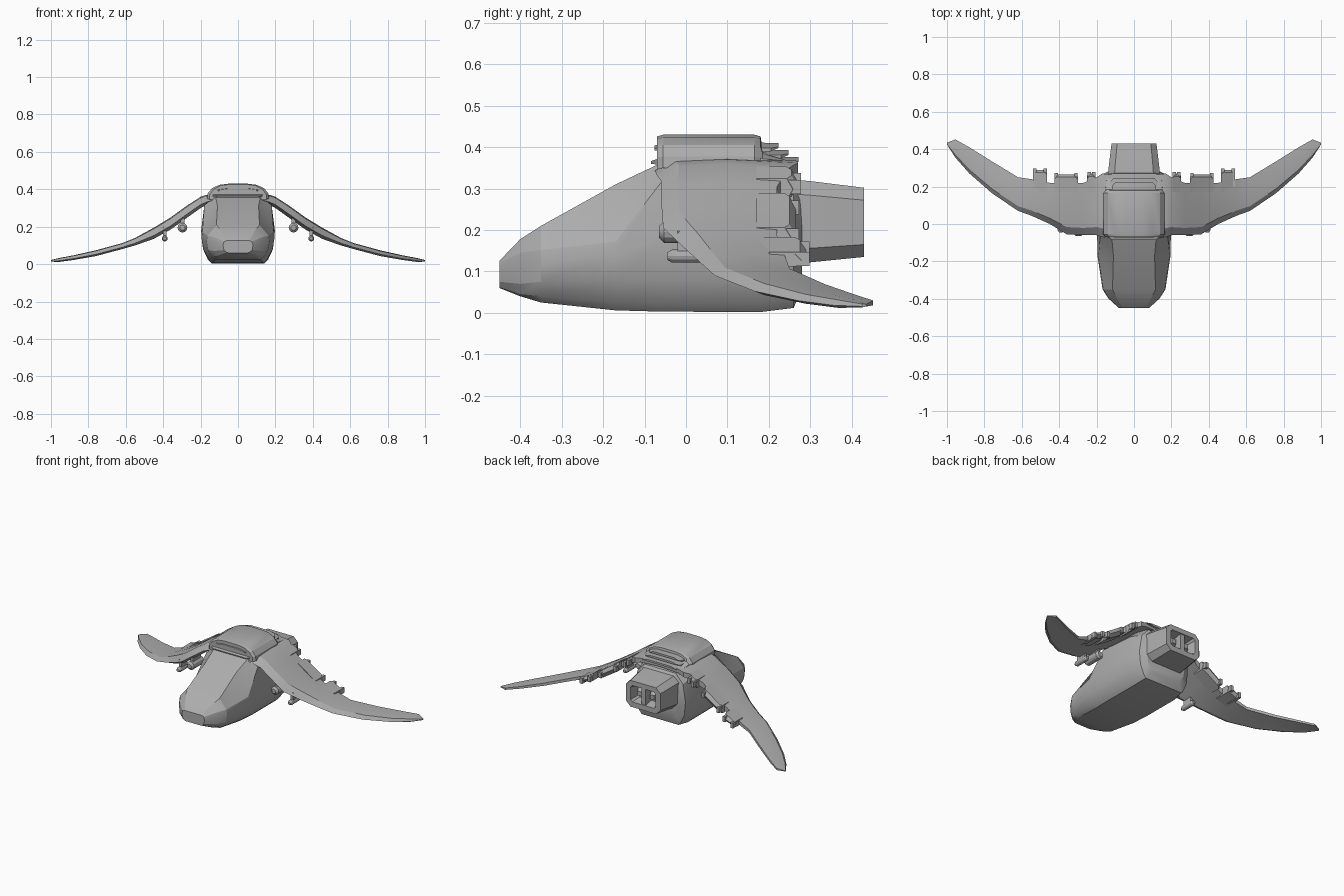
import bpy, bmesh, math

cube = bpy.data.objects.get("Cube")
if cube:
    bpy.data.objects.remove(cube, do_unlink=True)

grey = bpy.data.materials.new("hull_grey")
grey.use_nodes = True
grey.diffuse_color = (0.42, 0.42, 0.42, 1)
grey.node_tree.nodes["Principled BSDF"].inputs["Base Color"].default_value = (0.42, 0.42, 0.42, 1)


def finish(name, bm, smooth=22):
    bmesh.ops.recalc_face_normals(bm, faces=bm.faces)
    mesh = bpy.data.meshes.new(name)
    bm.to_mesh(mesh)
    bm.free()
    mesh.materials.append(grey)
    ob = bpy.data.objects.new(name, mesh)
    bpy.context.collection.objects.link(ob)
    bpy.ops.object.select_all(action='DESELECT')
    ob.select_set(True)
    bpy.context.view_layer.objects.active = ob
    bpy.ops.object.shade_smooth_by_angle(angle=math.radians(smooth))
    return ob


def loft(name, rings, caps=(True, True)):
    """Skin a row of closed rings of equal length."""
    bm = bmesh.new()
    vs = [[bm.verts.new(p) for p in r] for r in rings]
    n = len(vs[0])
    for a, b in zip(vs, vs[1:]):
        for i in range(n):
            j = (i + 1) % n
            bm.faces.new((a[i], a[j], b[j], b[i]))
    for use, r in zip(caps, (vs[0], vs[-1])):
        if use:
            bm.faces.new(r)
    return finish(name, bm)


def ring_y(y, half):
    """Symmetric ring from (x, z) points running bottom to top."""
    return [(x, y, z) for x, z in half] + [(-x, y, z) for x, z in reversed(half)]


def box(name, x0, x1, y0, y1, z0, z1):
    return loft(name, [[(x0, y, z0), (x1, y, z0), (x1, y, z1), (x0, y, z1)] for y in (y0, y1)])


# Fuselage
loft("fuselage", [
    ring_y(-.45, [(.05, .06), (.06, .062), (.075, .075), (.08, .1), (.075, .12), (.06, .126)]),
    ring_y(-.40, [(.09, .04), (.11, .045), (.13, .07), (.135, .12), (.13, .145), (.09, .178)]),
    ring_y(-.35, [(.12, .025), (.14, .04), (.16, .075), (.168, .12), (.163, .152), (.115, .21)]),
    ring_y(-.17, [(.135, .006), (.155, .024), (.185, .078), (.195, .14), (.19, .172), (.11, .31)]),
    ring_y(-.06, [(.14, .003), (.16, .022), (.187, .08), (.197, .18), (.18, .315), (.12, .362)]),
    ring_y(.18, [(.14, .002), (.16, .022), (.187, .08), (.195, .18), (.175, .3), (.12, .355)]),
    ring_y(.26, [(.13, .012), (.145, .03), (.17, .085), (.178, .17), (.16, .28), (.11, .335)]),
    ring_y(.28, [(.1, .06), (.11, .07), (.13, .11), (.14, .18), (.13, .27), (.1, .31)]),
])

# Wings: one skin across the roof. Stations: x, leading y, trailing y, top z, bottom z
stations = [
    (0, -.07, .26, .375, .335), (.13, -.075, .265, .375, .33), (.17, -.07, .27, .37, .315),
    (.2, -.06, .25, .36, .30), (.27, -.06, .22, .315, .25), (.36, -.055, .22, .25, .185),
    (.45, .0, .22, .195, .135), (.55, .045, .24, .14, .1), (.62, .07, .25, .112, .08),
    (.76, .165, .335, .074, .043), (.88, .27, .41, .047, .022), (.955, .355, .452, .033, .012),
    (1, .425, .435, .022, .013)]


def wing_ring(x, le, te, zt, zb):
    c, t = te - le, zt - zb
    return [(x, le, zb + t * .3), (x, le + c * .14, zt - t * .1), (x, le + c * .5, zt),
            (x, te, zt - t * .15), (x, te, zb + t * .3), (x, le + c * .5, zb + t * .15),
            (x, le + c * .14, zb)]


both = [(-s[0],) + s[1:] for s in reversed(stations[1:])] + stations
loft("wings", [wing_ring(*s) for s in both])


def wing_z(x, k):
    for a, b in zip(stations, stations[1:]):
        if a[0] <= x <= b[0]:
            return a[k] + (b[k] - a[k]) * (x - a[0]) / (b[0] - a[0])


# Trailing flaps, with raised end caps, and the pods below the wings
for side, tag in ((1, "left"), (-1, "right")):
    for i, (x0, x1, y1) in enumerate([(.205, .25, .27), (.3, .425, .265), (.465, .54, .29)]):
        rings = []
        for x, inset in ((x0, .012), (x0 + .012, 0), (x1 - .012, 0), (x1, .012)):
            zt, zb = wing_z(x, 3) - .004, wing_z(x, 4) + .008
            rings.append([(side * x, .17, zb), (side * x, .17, zt),
                          (side * x, y1 - inset - .015, zt), (side * x, y1 - inset, (zt + zb) / 2),
                          (side * x, y1 - inset - .015, zb)])
        loft(f"{tag}_flap_{i + 1}", rings)
        for x in (x0 + .01, x1 - .01):
            z = (wing_z(x, 3) + wing_z(x, 4)) / 2
            box(f"{tag}_flap_hinge", side * x - .009, side * x + .009, .2, y1 + .008, z - .016, z + .018)
    for i, (x, z, r, y0, y1) in enumerate([(.297, .195, .026, -.065, .06), (.392, .137, .016, -.045, .06)]):
        prof = [(y0, r * .55), (y0 + .012, r), (y1 - .012, r), (y1, r * .6)]
        loft(f"{tag}_pod_{i + 1}", [[(side * x + q * math.cos(a), y, z + q * math.sin(a))
             for a in (k * math.tau / 12 for k in range(12))] for y, q in prof])
        box(f"{tag}_pod_mount_{i + 1}", side * x - .01, side * x + .01, y0 + .025, y1 - .02, z, z + .06)

# Roof housing with arched top
roof_low = [(.165, .35), (.163, .372), (.145, .385), (.11, .39), (.05, .392)]
roof_high = [(.165, .35), (.162, .378), (.14, .405), (.1, .424), (.05, .43)]
front = [(x * .93, z - .004) for x, z in roof_high]
loft("roof_housing", [ring_y(-.07, front), ring_y(-.055, roof_high),
                      ring_y(.165, roof_high), ring_y(.18, front),
                      ring_y(.185, [(x * .93, z) for x, z in roof_low]),
                      ring_y(.255, [(x * .9, min(z, .365)) for x, z in roof_low])])

# Brow and lip framing the front slot
loft("front_brow", [ring_y(-.085, [(.11, .36), (.12, .366)]),
                    ring_y(-.05, [(.155, .355), (.155, .378)])])
loft("front_slot_lip", [ring_y(-.076, [(.10, .392), (.10, .397), (.05, .404)]),
                        ring_y(-.05, [(.13, .39), (.13, .4), (.05, .41)])])

# Stepped louvres behind the roof
for i in range(3):
    y, z, w = .155 + i * .024, .398 - i * .017, .118 + i * .008
    loft(f"rear_louvre_{i + 1}", [
        ring_y(y, [(w, z - .012), (w, z), (w * .6, z + .014)]),
        ring_y(y + .05, [(w, z - .008), (w, z), (w * .6, z + .012)]),
        ring_y(y + .068, [(w * .85, z), (w * .85, z + .003), (w * .6, z + .012)])])


# Tail block with hollow exhaust frame
def tail_ring(y, w, z0, z1, c):
    return ring_y(y, [(w - c, z0), (w, z0 + c), (w, z1 - c), (w - c, z1)])


loft("tail_block", [tail_ring(.24, .14, .12, .323, .035), tail_ring(.30, .136, .122, .318, .034),
                    tail_ring(.43, .12, .135, .302, .03), tail_ring(.43, .088, .168, .272, .012),
                    tail_ring(.37, .075, .18, .26, .01)])
box("exhaust_divider", -.014, .014, .36, .425, .17, .27)
for s, tag in ((1, "left"), (-1, "right")):
    loft(f"{tag}_exhaust_core", [[(s * (.045 + dx * r), y, .22 + dz * r)
         for dx, dz in ((-1, -1), (1, -1), (1, 1), (-1, 1))] for y, r in ((.365, .03), (.405, .014))])
